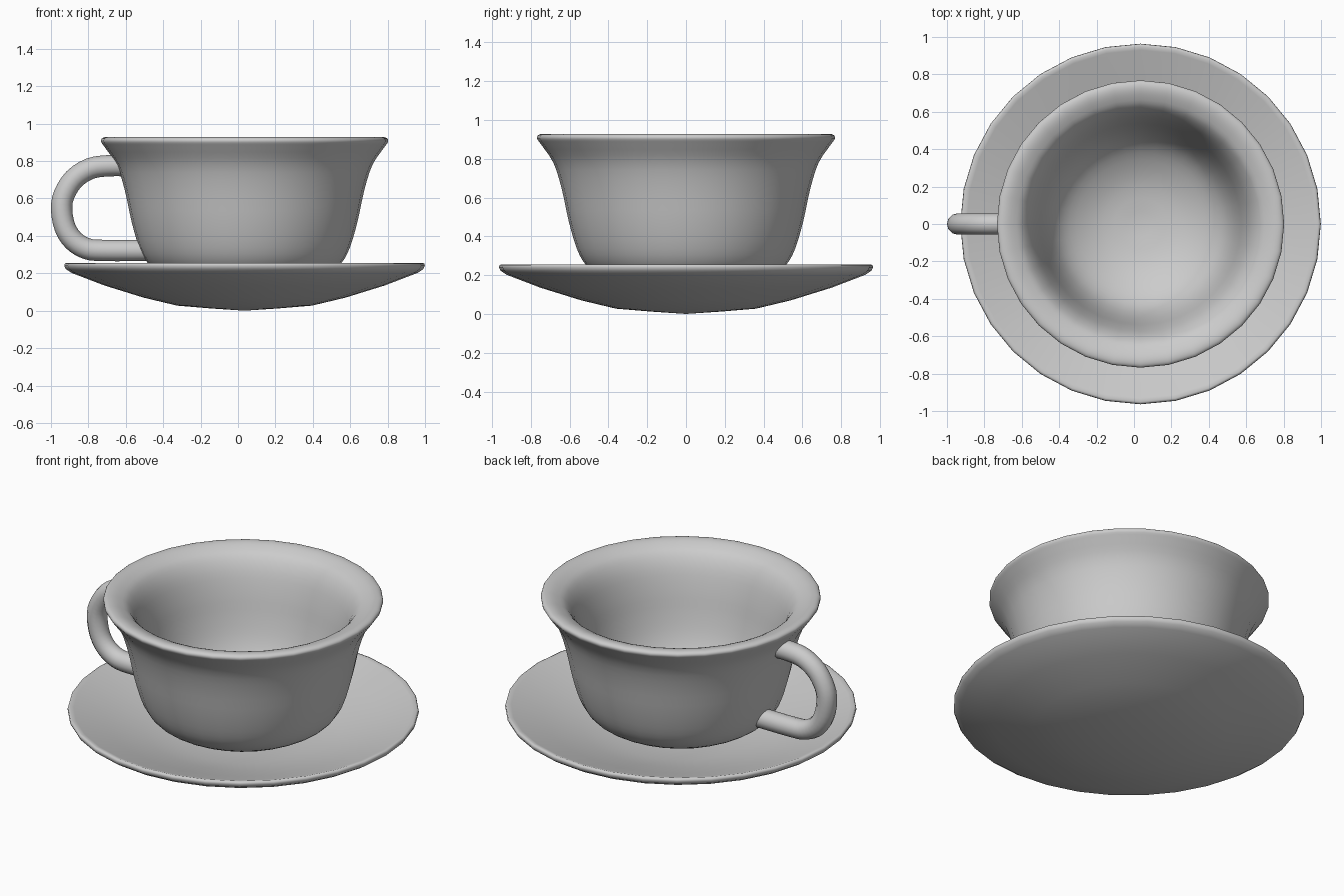
import bpy, bmesh, math
from mathutils import Vector

if "Cube" in bpy.data.objects:
    bpy.data.objects.remove(bpy.data.objects["Cube"])

CX = 0.035      # axis of cup and saucer
SIDES = 32


def refine(pts, n=3):
    """Catmull-Rom smoothing of a short list of points."""
    p = [Vector(q) for q in pts]
    p = [2 * p[0] - p[1]] + p + [2 * p[-1] - p[-2]]
    out = []
    for a, b, c, d in zip(p, p[1:], p[2:], p[3:]):
        for i in range(n):
            t = i / n
            out.append(0.5 * (2 * b + (c - a) * t + (2 * a - 5 * b + 4 * c - d) * t * t
                              + (3 * b - a - 3 * c + d) * t ** 3))
    return out + [p[-2]]


def lathe(name, profile):
    """Spin an (r, z) profile, listed from axis to axis, around z."""
    bm = bmesh.new()
    rings = []
    for r, z in profile:
        rings.append([bm.verts.new((r * math.cos(2 * math.pi * i / SIDES),
                                    r * math.sin(2 * math.pi * i / SIDES), z))
                      for i in range(SIDES)])
    for a, b in zip(rings, rings[1:]):
        for i in range(SIDES):
            j = (i + 1) % SIDES
            bm.faces.new((a[i], a[j], b[j], b[i]))
    bmesh.ops.remove_doubles(bm, verts=bm.verts, dist=1e-4)
    bmesh.ops.recalc_face_normals(bm, faces=bm.faces)
    for f in bm.faces:
        f.smooth = True
    me = bpy.data.meshes.new(name)
    bm.to_mesh(me)
    bm.free()
    ob = bpy.data.objects.new(name, me)
    ob.location.x = CX
    bpy.context.collection.objects.link(ob)
    return ob


# Saucer: thin shallow dish with a rounded rim
lathe("saucer", [
    (0, 0.0), (0.18, 0.012), (0.36, 0.027), (0.54, 0.07), (0.75, 0.135), (0.925, 0.202),
    (0.955, 0.222), (0.964, 0.24), (0.961, 0.252), (0.95, 0.256), (0.93, 0.25),
    (0.75, 0.19), (0.54, 0.126), (0.36, 0.085), (0.18, 0.07), (0, 0.062)])

# Cup: underside, flared outer wall, broad rounded lip, thick inner wall, floor
outer = [(0, 0.07), (0.2, 0.096), (0.34, 0.15), (0.455, 0.204), (0.518, 0.255), (0.563, 0.337),
         (0.604, 0.476), (0.641, 0.647), (0.684, 0.78), (0.746, 0.872), (0.768, 0.905)]
inner = [(0.758, 0.924), (0.725, 0.928), (0.68, 0.914), (0.632, 0.883), (0.588, 0.81),
         (0.552, 0.69), (0.524, 0.56), (0.488, 0.435), (0.435, 0.335), (0.345, 0.26),
         (0.2, 0.198), (0, 0.172)]
profile = [(max(p.x, 0), p.y) for p in refine(outer + inner)]
lathe("cup", profile)

# Handle: round tube along a C-shaped path, ends buried in the cup wall
path = refine([(-0.58, 0.775), (-0.69, 0.775), (-0.79, 0.76), (-0.876, 0.705), (-0.93, 0.62),
               (-0.943, 0.54), (-0.925, 0.445), (-0.88, 0.375), (-0.81, 0.332),
               (-0.72, 0.322), (-0.48, 0.322)])
curve = bpy.data.curves.new("handle", 'CURVE')
curve.dimensions = '3D'
curve.bevel_depth = 0.057
curve.bevel_resolution = 4
curve.use_fill_caps = True
spline = curve.splines.new('POLY')
spline.points.add(len(path) - 1)
for pt, p in zip(spline.points, path):
    pt.co = (p.x, 0, p.y, 1)
handle = bpy.data.objects.new("handle", curve)
bpy.context.collection.objects.link(handle)
bpy.context.view_layer.objects.active = handle
handle.select_set(True)
bpy.ops.object.convert(target='MESH')
bpy.ops.object.shade_smooth_by_angle(angle=math.radians(50))
